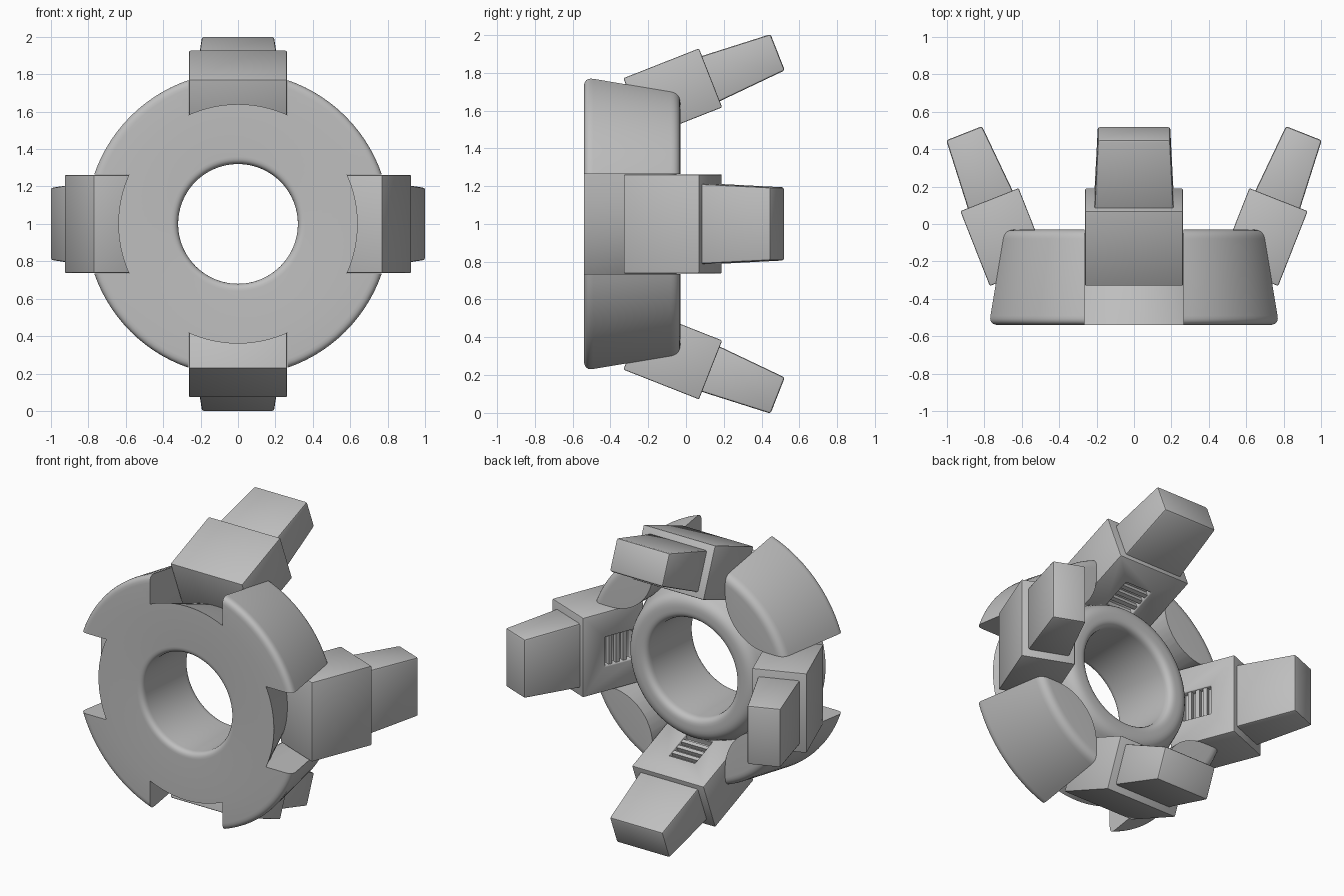
import bpy, bmesh
from math import sin, cos, pi, radians
from mathutils import Matrix, Vector

cube = bpy.data.objects.get("Cube")
if cube:
    bpy.data.objects.remove(cube, do_unlink=True)

grey = bpy.data.materials.new("plain_grey")
grey.use_nodes = True
colour = (0.52, 0.52, 0.52, 1)
grey.diffuse_color = colour
grey.node_tree.nodes["Principled BSDF"].inputs["Base Color"].default_value = colour

SIDES = 96
FRONT, BACK = -0.54, -0.03
SLOT = 0.265
CENTRE = Matrix.Translation((0, 0, 1))


def finish(bm, name, matrix=Matrix()):
    bmesh.ops.recalc_face_normals(bm, faces=bm.faces)
    mesh = bpy.data.meshes.new(name)
    bm.to_mesh(mesh)
    bm.free()
    ob = bpy.data.objects.new(name, mesh)
    ob.matrix_world = matrix
    mesh.materials.append(grey)
    bpy.context.collection.objects.link(ob)
    return ob


def activate(ob):
    bpy.ops.object.select_all(action='DESELECT')
    ob.select_set(True)
    bpy.context.view_layer.objects.active = ob


def smooth(ob):
    activate(ob)
    bpy.ops.object.shade_smooth_by_angle(angle=radians(35))


def boolean(ob, cutter, operation):
    activate(ob)
    mod = ob.modifiers.new("cut", 'BOOLEAN')
    mod.operation, mod.solver, mod.object = operation, 'EXACT', cutter
    bpy.ops.object.modifier_apply(modifier=mod.name)
    bpy.data.objects.remove(cutter, do_unlink=True)


def soften(ob, width):
    mod = ob.modifiers.new("soft_edges", 'BEVEL')
    mod.width, mod.segments, mod.limit_method = width, 2, 'ANGLE'
    activate(ob)
    bpy.ops.object.modifier_apply(modifier=mod.name)
    smooth(ob)


def fillet(points, steps=6):
    """Round profile corners given as (radius, y, rounding)."""
    out = []
    for i, (r, y, size) in enumerate(points):
        p = Vector((r, y))
        if not size:
            out.append(p)
            continue
        a = Vector(points[i - 1][:2]) - p
        b = Vector(points[(i + 1) % len(points)][:2]) - p
        a, b = p + a.normalized() * size, p + b.normalized() * size
        for k in range(steps + 1):
            t = k / steps
            out.append(a * (1 - t) ** 2 + p * 2 * t * (1 - t) + b * t * t)
    return out


def lathe(name, points):
    """Revolve a closed profile about the y axis."""
    bm = bmesh.new()
    rings = []
    for r, y in fillet(points):
        if r == 0:
            rings.append([bm.verts.new((0, y, 0))] * SIDES)
        else:
            rings.append([bm.verts.new((r * cos(2 * pi * k / SIDES), y, r * sin(2 * pi * k / SIDES)))
                          for k in range(SIDES)])
    for i, ring in enumerate(rings):
        nxt = rings[(i + 1) % len(rings)]
        for k in range(SIDES):
            j = (k + 1) % SIDES
            corners = list(dict.fromkeys((ring[k], ring[j], nxt[j], nxt[k])))
            if len(corners) > 2:
                bm.faces.new(corners)
    return finish(bm, name, CENTRE)


def box(name, width, length, height, matrix, taper=(1, 1)):
    """Box running along local y from 0, narrowing to its far end."""
    bm = bmesh.new()
    bmesh.ops.create_cube(bm, size=1)
    for v in bm.verts:
        far = v.co.y > 0
        v.co = (v.co.x * width * (taper[0] if far else 1),
                (v.co.y + 0.5) * length,
                v.co.z * height * (taper[1] if far else 1))
    return finish(bm, name, matrix)


# Hub with a rounded through hole, narrowing to the back
hub = lathe("hub", [(0.32, FRONT, 0.04), (0.64, FRONT, 0), (0.455, -0.05, 0.06), (0.32, -0.05, 0.05)])
smooth(hub)

# Four rim segments: a tapered disc kept only between the slots
rim = lathe("rim_segments", [(0, -0.5, 0), (0.61, -0.5, 0), (0.64, FRONT, 0),
                             (0.82, FRONT, 0.05), (0.74, BACK, 0.05), (0, BACK, 0)])
bm = bmesh.new()
ROUND = 0.3
c = SLOT + ROUND
outline = [(c - ROUND * cos(a), c - ROUND * sin(a)) for a in [k * pi / 24 for k in range(13)]]
outline += [(1, SLOT), (1, 1), (SLOT, 1)]
for quarter in range(4):
    turn = Matrix.Rotation(quarter * pi / 2, 3, 'Y')
    front, back = [[bm.verts.new(turn @ Vector((x, y, z))) for x, z in outline] for y in (-1, 1)]
    bm.faces.new(front)
    bm.faces.new(back[::-1])
    for i in range(len(outline)):
        bm.faces.new((front[i - 1], front[i], back[i], back[i - 1]))
wedges = finish(bm, "wedge_cutter", CENTRE)
wedges.hide_render = True
bpy.context.view_layer.update()
boolean(rim, wedges, 'INTERSECT')
smooth(rim)

# Four splayed arms, each a housing with an inner vent and a tapered tip
LENGTH, THICK = 0.43, 0.335
VENT_Y, VENT_LEN, VENT_WIDE = 0.08, 0.19, 0.19
for quarter, side in enumerate(("top", "left", "bottom", "right")):
    base = (CENTRE @ Matrix.Rotation(quarter * pi / 2, 4, 'Y')
            @ Matrix.Translation((0, -0.27, 0.615)) @ Matrix.Rotation(radians(21.5), 4, 'X'))

    def at(y, z):
        return base @ Matrix.Translation((0, y, z))

    housing = box(side + "_arm_housing", 0.524, LENGTH, THICK, base)
    cutter = box("vent_cutter", VENT_WIDE, VENT_LEN, 0.08, at(VENT_Y, -THICK / 2))
    cutter.hide_render = True
    bpy.context.view_layer.update()
    boolean(housing, cutter, 'DIFFERENCE')
    soften(housing, 0.007)

    for n in range(3):
        y = VENT_Y + VENT_LEN * (n + 0.62) / 3.7
        box(f"{side}_vent_slat_{n + 1}", VENT_WIDE, 0.025, 0.028, at(y, -THICK / 2 + 0.024))

    tip = box(side + "_arm_tip", 0.425, 0.40, 0.26, at(LENGTH - 0.02, -0.004), (0.91, 0.79))
    soften(tip, 0.012)
